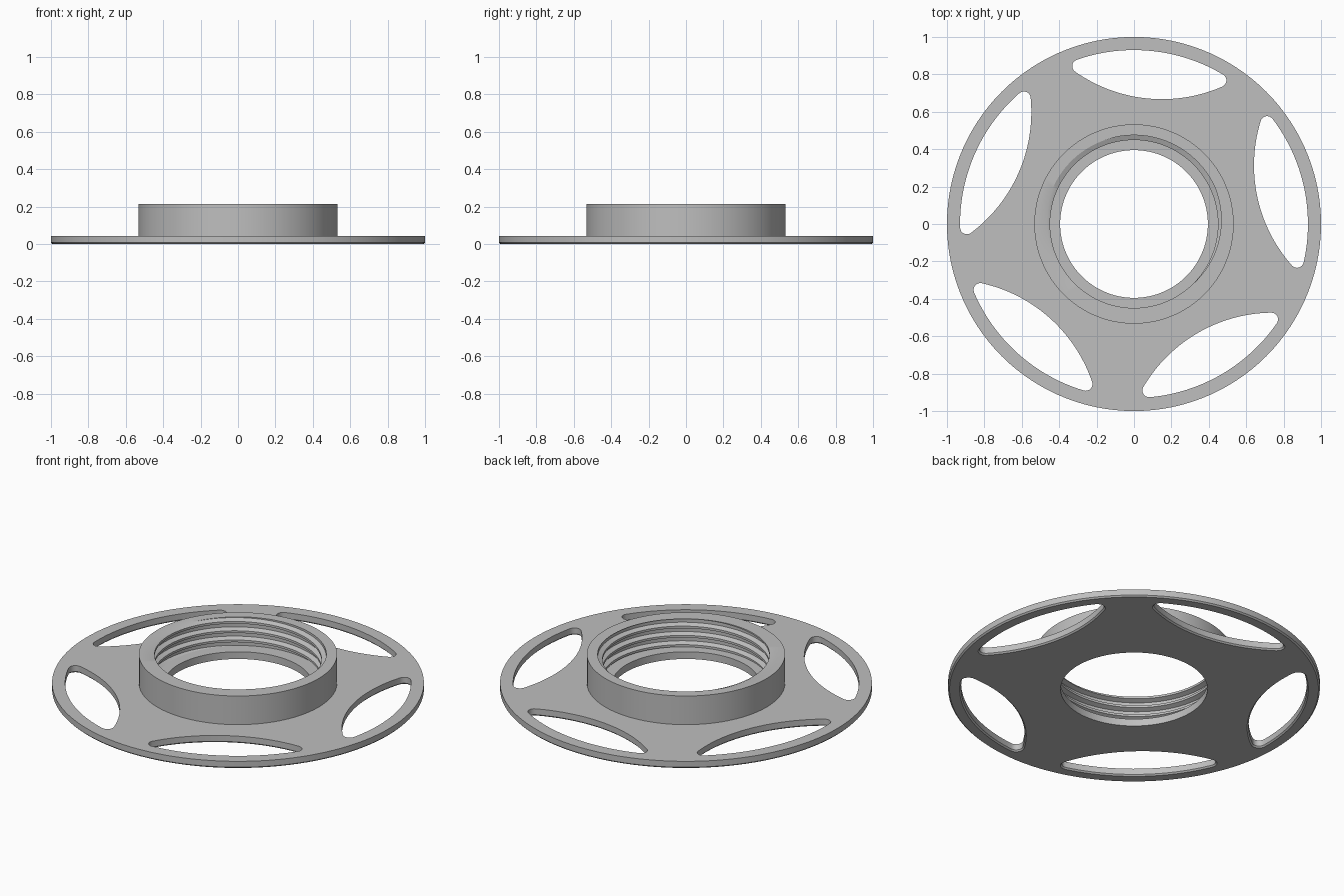
import bpy, bmesh
from math import pi, cos, sin, atan2, radians, floor
from mathutils import Matrix, Vector

cube = bpy.data.objects.get("Cube")
if cube:
    bpy.data.objects.remove(cube, do_unlink=True)

PLATE_TOP, HUB_TOP = 0.043, 0.213
HOLE, HUB = 0.395, 0.533
CHAMFER = 0.008
SEGS = 120

grey = bpy.data.materials.new("plain grey")
grey.use_nodes = True
colour = (0.52, 0.52, 0.52, 1)
grey.diffuse_color = colour
grey.node_tree.nodes["Principled BSDF"].inputs["Base Color"].default_value = colour


def finish(bm, name):
    bmesh.ops.recalc_face_normals(bm, faces=bm.faces)
    for f in bm.faces:
        f.smooth = True
    mesh = bpy.data.meshes.new(name)
    bm.to_mesh(mesh)
    bm.free()
    mesh.set_sharp_from_angle(angle=radians(25))
    mesh.materials.append(grey)
    obj = bpy.data.objects.new(name, mesh)
    bpy.context.collection.objects.link(obj)


def arc(cx, cy, r, start, end, n):
    return [Vector((cx + r * cos(start + (end - start) * i / n),
                    cy + r * sin(start + (end - start) * i / n), 0)) for i in range(n)]


def circle(r):
    return arc(0, 0, r, 0, 2 * pi, SEGS)


def slot(angle, grow):
    """Outline with a rim-side arc, an inward bulging arc and round ends."""
    u, v, inner = 0.81, 0.378, 1.482
    a, b = atan2(v, u), atan2(v, u - inner)
    pts = (arc(0, 0, 0.93 + grow, -a, a, 24)
           + arc(u, v, 0.036 + grow, a, b, 8)
           + arc(inner, 0, 0.807 + grow, b, 2 * pi - b, 28)
           + arc(u, -v, 0.036 + grow, -b, -a, 8))
    turn = Matrix.Rotation(angle, 3, "Z")
    return [turn @ p for p in pts]


# Slotted plate: walls from stacked outlines, then filled top and bottom
bm = bmesh.new()
caps = {0: [], 1: []}


def wall(levels):
    rings = [[bm.verts.new((p.x, p.y, z)) for p in pts] for pts, z in levels]
    n = len(rings[0])
    for low, high in zip(rings, rings[1:]):
        for i in range(n):
            j = (i + 1) % n
            bm.faces.new((low[i], low[j], high[j], high[i]))
    for side, ring in ((0, rings[0]), (1, rings[-1])):
        caps[side] += [bm.edges.get((ring[i], ring[(i + 1) % n])) for i in range(n)]


wall([(circle(1 - CHAMFER), 0), (circle(1), CHAMFER), (circle(1), PLATE_TOP)])
wall([(circle(HOLE), 0), (circle(HOLE), PLATE_TOP)])
for k in range(5):
    ang = radians(84.2 + 72 * k)
    wall([(slot(ang, CHAMFER), 0), (slot(ang, 0), CHAMFER), (slot(ang, 0), PLATE_TOP)])
for edges in caps.values():
    bmesh.ops.triangle_fill(bm, edges=edges, use_beauty=True)
finish(bm, "slotted_plate")

# Threaded hub: helical groove cut off cleanly at both ends of the bore
MINOR, MAJOR, PITCH = 0.449, 0.475, 0.055
START = HUB_TOP - 0.75 * PITCH
BREAKS = (0.12, 0.32, 0.68, 0.88)


def bore_radius(z, theta):
    t = (z - START) / PITCH - theta / (2 * pi)
    t -= floor(t)
    depth = min(1, max(0, (0.38 - abs(t - 0.5)) / 0.2))
    return MINOR + (MAJOR - MINOR) * depth


bm = bmesh.new()
columns = []
for s in range(SEGS + 1):
    theta = 2 * pi * s / SEGS
    section = [(HUB, 0.03), (HUB, HUB_TOP)]
    heights = [START + PITCH * (n + b + theta / (2 * pi))
               for n in range(2, -6, -1) for b in reversed(BREAKS)]
    for z in heights:
        z = min(HUB_TOP, max(PLATE_TOP, z))
        section.append((bore_radius(z, theta), z))
    section.append((section[-1][0], 0.03))
    columns.append([bm.verts.new((r * cos(theta), r * sin(theta), z)) for r, z in section])
for a, b in zip(columns, columns[1:]):
    for i in range(len(a)):
        j = (i + 1) % len(a)
        bm.faces.new((a[i], b[i], b[j], a[j]))
bmesh.ops.remove_doubles(bm, verts=bm.verts, dist=0.00002)
bmesh.ops.dissolve_degenerate(bm, edges=bm.edges, dist=0.00002)
finish(bm, "threaded_hub")
